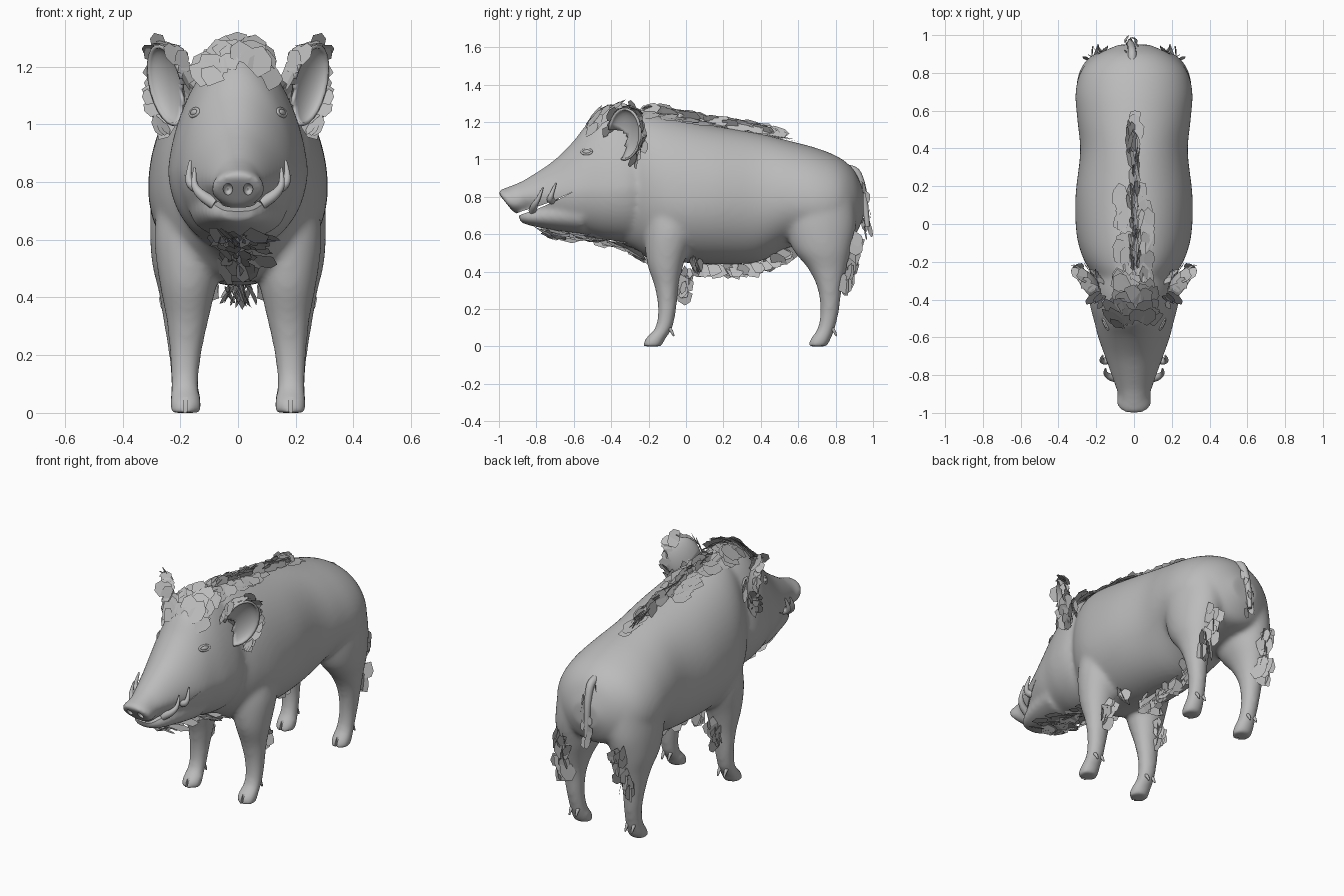
import bpy, bmesh, math, random
from mathutils import Vector, Matrix
from mathutils.bvhtree import BVHTree

random.seed(4)
if "Cube" in bpy.data.objects:
    bpy.data.objects.remove(bpy.data.objects["Cube"])

hide = bpy.data.materials.new("grey_hide")
hide.use_nodes = True
GREY = (0.5, 0.5, 0.5, 1)
hide.diffuse_color = GREY
hide.node_tree.nodes["Principled BSDF"].inputs["Base Color"].default_value = GREY


def make_object(name, bm, mirrored=False):
    mesh = bpy.data.meshes.new(name)
    bm.to_mesh(mesh)
    bm.free()
    mesh.materials.append(hide)
    obj = bpy.data.objects.new(name, mesh)
    bpy.context.collection.objects.link(obj)
    if mirrored:
        obj.modifiers.new("mirror", 'MIRROR').use_mirror_merge = False
    return obj


def smooth(obj, angle=50):
    bpy.ops.object.select_all(action='DESELECT')
    obj.select_set(True)
    bpy.context.view_layer.objects.active = obj
    bpy.ops.object.shade_smooth_by_angle(angle=math.radians(angle))


def spline(rows, steps=4):
    """Catmull-Rom interpolation of number rows."""
    out = []
    for i in range(len(rows) - 1):
        quad = [Vector(rows[max(0, min(len(rows) - 1, i + k))]) for k in (-1, 0, 1, 2)]
        a, b, c, d = quad
        for s in range(steps):
            t = s / steps
            out.append((b * 2 + (c - a) * t + (a * 2 - b * 5 + c * 4 - d) * t * t
                        + (b * 3 - a - c * 3 + d) * t ** 3) / 2)
    return out + [Vector(rows[-1])]


def loft(bm, rows, upright=False, shear=0, side=1, pinch=0, sides=56):
    """Egg-shaped rings; row = station, centre x, centre v, half width, reach +v, reach -v."""
    rings = []
    for t, cx, cv, rx, plus, minus in spline(rows):
        ring = []
        for k in range(sides):
            a = math.tau * k / sides
            v = math.sin(a) * (plus if math.sin(a) > 0 else minus)
            x = side * (cx + rx * math.cos(a) * (1 - pinch * max(0, math.sin(a))))
            station = t - shear * v
            ring.append(bm.verts.new((x, cv + v, t) if upright else (x, station, cv + v)))
        rings.append(ring)
    for low, high in zip(rings, rings[1:]):
        for k in range(sides):
            n = (k + 1) % sides
            bm.faces.new((low[k], low[n], high[n], high[k]))
    bm.faces.new(rings[0])
    bm.faces.new(rings[-1])


def centred(rows):
    return [(r[0], 0) + r[1:] for r in rows]


# Trunk, head, jaw, snout and legs as overlapping solids
bm = bmesh.new()
loft(bm, centred([(-.40, .85, .17, .33, .28), (-.28, .85, .215, .39, .33), (-.18, .82, .27, .42, .36),
                  (-.05, .78, .305, .44, .33), (.15, .78, .31, .40, .34), (.38, .78, .285, .36, .33),
                  (.55, .78, .30, .32, .25), (.70, .76, .31, .30, .22), (.82, .76, .275, .25, .20),
                  (.90, .76, .19, .18, .17), (.95, .76, .08, .07, .07)]))
loft(bm, centred([(-.90, .80, .085, .07, .07), (-.80, .81, .12, .12, .10), (-.70, .82, .155, .18, .17),
                  (-.60, .83, .19, .27, .22), (-.52, .84, .21, .36, .245), (-.42, .84, .235, .42, .27),
                  (-.30, .85, .24, .40, .29), (-.20, .85, .20, .36, .26)]), pinch=.17)
loft(bm, centred([(-.89, .69, .06, .02, .025), (-.83, .69, .10, .06, .045), (-.70, .70, .14, .09, .08),
                  (-.55, .70, .17, .10, .10)]))
loft(bm, centred([(-.965, .77, .085, .055, .055), (-.935, .775, .095, .065, .06), (-.89, .785, .085, .07, .06),
                  (-.82, .80, .09, .08, .06)]), shear=.8)
fore_leg = [(0, .182, -.18, .054, .05, .05), (.04, .182, -.165, .055, .055, .055),
            (.10, .184, -.12, .048, .048, .045), (.20, .182, -.10, .055, .048, .05),
            (.32, .175, -.10, .073, .062, .068), (.45, .172, -.10, .10, .09, .11),
            (.60, .165, -.09, .125, .13, .13), (.75, .15, -.08, .125, .13, .13)]
hind_leg = [(0, .182, .705, .054, .05, .055), (.04, .182, .72, .055, .055, .055),
            (.10, .184, .75, .048, .048, .045), (.20, .19, .77, .05, .05, .052),
            (.32, .195, .765, .064, .07, .065), (.42, .19, .75, .085, .11, .10),
            (.52, .18, .73, .118, .155, .16), (.65, .165, .71, .14, .20, .18),
            (.80, .155, .70, .14, .20, .17)]
for side in (1, -1):
    for leg in (fore_leg, hind_leg):
        loft(bm, leg, upright=True, side=side)
bmesh.ops.recalc_face_normals(bm, faces=bm.faces)
skin = make_object("body", bm)

# Cutters: mouth slit, nostrils and hoof clefts
bm = bmesh.new()
lip = [(-.97, .685), (-.88, .722), (-.78, .752), (-.70, .782), (-.61, .825)]
outline = lip + [(y, z - .018 * (-.6 - y) / .3) for y, z in reversed(lip)]
face = bm.faces.new([bm.verts.new((-.3, y, z)) for y, z in outline])
push = bmesh.ops.extrude_face_region(bm, geom=[face])
bmesh.ops.translate(bm, vec=(.6, 0, 0), verts=[v for v in push["geom"] if isinstance(v, bmesh.types.BMVert)])
for side in (1, -1):
    place = Matrix.Translation((side * .035, -.97, .775)) @ Matrix.Diagonal((.017, .04, .022, 1))
    bmesh.ops.create_uvsphere(bm, u_segments=12, v_segments=8, radius=1, matrix=place)
    for toe in (-.235, .65):
        place = Matrix.Translation((side * .182, toe, .02)) @ Matrix.Diagonal((.012, .06, .09, 1))
        bmesh.ops.create_cube(bm, size=1, matrix=place)
bmesh.ops.recalc_face_normals(bm, faces=bm.faces)
cutter = make_object("cutter", bm)
cutter.hide_render = True

# Fuse the solids into one smooth hide
fuse = skin.modifiers.new("fuse", 'REMESH')
fuse.mode = 'VOXEL'
fuse.voxel_size = .012
soften = skin.modifiers.new("soften", 'SMOOTH')
soften.iterations = 16
carve = skin.modifiers.new("carve", 'BOOLEAN')
carve.object = cutter
carve.solver = 'EXACT'
bpy.context.view_layer.update()
baked = bpy.data.meshes.new_from_object(skin.evaluated_get(bpy.context.evaluated_depsgraph_get()))
skin.modifiers.clear()
skin.data = baked
bpy.data.objects.remove(cutter)
baked.materials.clear()
baked.materials.append(hide)
smooth(skin)


def tree_of(mesh):
    return BVHTree.FromPolygons([v.co for v in mesh.vertices], [p.vertices[:] for p in mesh.polygons])


hide_tree = tree_of(baked)
LEAF = [(0, -.3), (.45, -.5), (.85, -.35), (1, .1), (.75, .45), (.3, .5)]


def tuft(name, path, count, spread, flow, lift, length, width, roll=0, tree=hide_tree, mirrored=False):
    """Overlapping ragged hair plates along a path; roll turns them from flat to standing fins."""
    bm = bmesh.new()
    line = spline(path, 8)
    for i in range(count):
        spot = line[int(i * len(line) / count)].copy()
        spot += Vector([random.uniform(-s, s) for s in spread])
        point, normal, _, _ = tree.find_nearest(spot)
        along = Vector(flow) + Vector([random.uniform(-.25, .25) for _ in range(3)])
        along = (along - normal * along.dot(normal)).normalized()
        turn = random.choice((1, -1)) * roll * random.uniform(.8, 1.1)
        across = normal.cross(along) * math.cos(turn) + normal * math.sin(turn)
        point = point + normal * (.004 + .3 * width * abs(math.sin(turn)))
        along = (along + normal * random.uniform(.3, 1) * lift).normalized()
        size = random.uniform(.7, 1.15)
        bm.faces.new([bm.verts.new(point + along * length * size * u * random.uniform(.9, 1.1)
                                   + across * width * size * v * random.uniform(.8, 1.2)) for u, v in LEAF])
    return make_object(name, bm, mirrored)


# Hair on crown, back, chin, belly and legs
tuft("crown_hair", [(0, -.58, 1.18), (0, -.47, 1.3), (0, -.32, 1.3)], 70, (.16, .03, .02), (0, 1, .1), .15, .12, .09)
tuft("shoulder_mane", [(0, -.34, 1.3), (0, -.1, 1.3), (0, .1, 1.25)], 60, (.11, .04, 0), (0, 1, 0), .12, .13, .08)
tuft("back_crest", [(0, -.25, 1.3), (0, .1, 1.25), (0, .42, 1.2)], 60, (.02, .02, 0), (0, 1, 0), .15, .11, .065, 1.1)
tuft("rump_hair", [(0, .4, 1.2), (0, .56, 1.15)], 8, (.02, .02, 0), (0, 1, 0), .1, .1, .06)
tuft("beard", [(0, -.80, .62), (0, -.6, .58), (0, -.33, .5)], 48, (.09, .03, 0), (0, 1, -.1), .15, .12, .08, .5)
tuft("belly_hair", [(0, .03, .4), (0, .25, .4), (0, .5, .48)], 36, (.045, .02, 0), (0, 1, 0), .2, .09, .085, 1.2)
tuft("fore_leg_hair", [(.17, .06, .46), (.18, 0, .38), (.18, -.03, .3)], 16, (.03, .01, .02),
     (0, .1, -1), .15, .09, .085, 1.2, mirrored=True)
tuft("hind_leg_hair", [(.19, .93, .6), (.19, .9, .48), (.19, .86, .36)], 20, (.05, .01, .02),
     (0, .1, -1), .1, .1, .075, 1, mirrored=True)

# Ears: cupped arches, open toward the lower front, with ragged hair over back and rim
bm = bmesh.new()
bmesh.ops.create_uvsphere(bm, u_segments=24, v_segments=16, radius=1)
bmesh.ops.delete(bm, geom=[v for v in bm.verts if v.co.z > .1 or (v.co.x < -.15 and v.co.y < -.1)], context='VERTS')
opening = Vector((.8, -.55, -.15)).normalized()
upward = Vector((.3, .1, 1))
upward = (upward - opening * upward.dot(opening)).normalized()
frame = Matrix((upward.cross(opening), upward, opening)).transposed().to_4x4()
bmesh.ops.transform(bm, verts=bm.verts, matrix=Matrix.Translation((.25, -.33, 1.135)) @ frame
                    @ Matrix.Diagonal((.105, .145, .06, 1)))
ear = make_object("ears", bm)
ear_tree = tree_of(ear.data)
ear.modifiers.new("thickness", 'SOLIDIFY').thickness = .012
ear.modifiers.new("mirror", 'MIRROR')
smooth(ear)
tuft("ear_rim_hair", [(.20, -.43, 1.15), (.24, -.40, 1.23), (.28, -.31, 1.25), (.28, -.25, 1.12), (.26, -.25, 1.02)],
     26, (.01, .02, .02), (.1, .3, .1), .1, .07, .06, 0, ear_tree, True)
tuft("ear_lobe_hair", [(.22, -.36, 1.14), (.26, -.30, 1.1), (.26, -.28, 1.06)],
     16, (.03, .04, .03), (.1, .2, -1), .15, .09, .06, .4, ear_tree, True)


def tube(bm, points, radius, tip=.15):
    """Tapered round horn following a path."""
    line = spline(points, 6)
    rings = []
    for i, p in enumerate(line):
        heading = (line[min(i + 1, len(line) - 1)] - line[max(i - 1, 0)]).normalized()
        turn = heading.to_track_quat('Z', 'Y').to_matrix()
        r = radius * (1 - (1 - tip) * (i / (len(line) - 1)) ** 1.5)
        rings.append([bm.verts.new(p + turn @ Vector((r * math.cos(a), r * math.sin(a), 0)))
                      for a in [math.tau * k / 12 for k in range(12)]])
    for low, high in zip(rings, rings[1:]):
        for k in range(12):
            n = (k + 1) % 12
            bm.faces.new((low[k], low[n], high[n], high[k]))
    bm.faces.new(rings[0][::-1])
    bm.faces.new(rings[-1])


# Tusks, dewclaws and tail
bm = bmesh.new()
tube(bm, [(.08, -.82, .725), (.125, -.81, .755), (.15, -.79, .79), (.15, -.765, .85)], .022)
tube(bm, [(.11, -.70, .78), (.15, -.725, .785), (.17, -.72, .81), (.165, -.695, .875)], .024)
smooth(make_object("tusks", bm, True))
bm = bmesh.new()
for heel in (-.095, .775):
    for x in (.163, .205):
        tube(bm, [(x, heel - .01, .11), (x, heel + .015, .085), (x, heel + .03, .055)], .012, .3)
smooth(make_object("dewclaws", bm, True))
bm = bmesh.new()
tail_path = [(-.01, .85, .95), (-.01, .91, .93), (-.015, .945, .84), (-.02, .96, .74), (-.02, .97, .64)]
tube(bm, tail_path, .024, .5)
tail = make_object("tail", bm)
smooth(tail)
tuft("tail_hair", tail_path[1:], 18, (.02, .02, .01), (0, .1, -1), .08, .08, .035, .5, tree_of(tail.data))

# Eyes set into lidded sockets
spot, normal, _, _ = hide_tree.find_nearest(Vector((.15, -.53, 1.04)))
aim = normal.to_track_quat('Z', 'Y').to_matrix().to_4x4()
bm = bmesh.new()
bmesh.ops.create_uvsphere(bm, u_segments=16, v_segments=10, radius=1, matrix=Matrix.Translation(spot) @ aim
                          @ Matrix.Diagonal((.024, .012, .009, 1)))
lid = [spot + aim @ Vector((.03 * math.cos(a), .014 * math.sin(a), -.001))
       for a in [math.tau * k / 12 for k in range(13)]]
tube(bm, lid, .006, 1)
smooth(make_object("eyes", bm, True))
